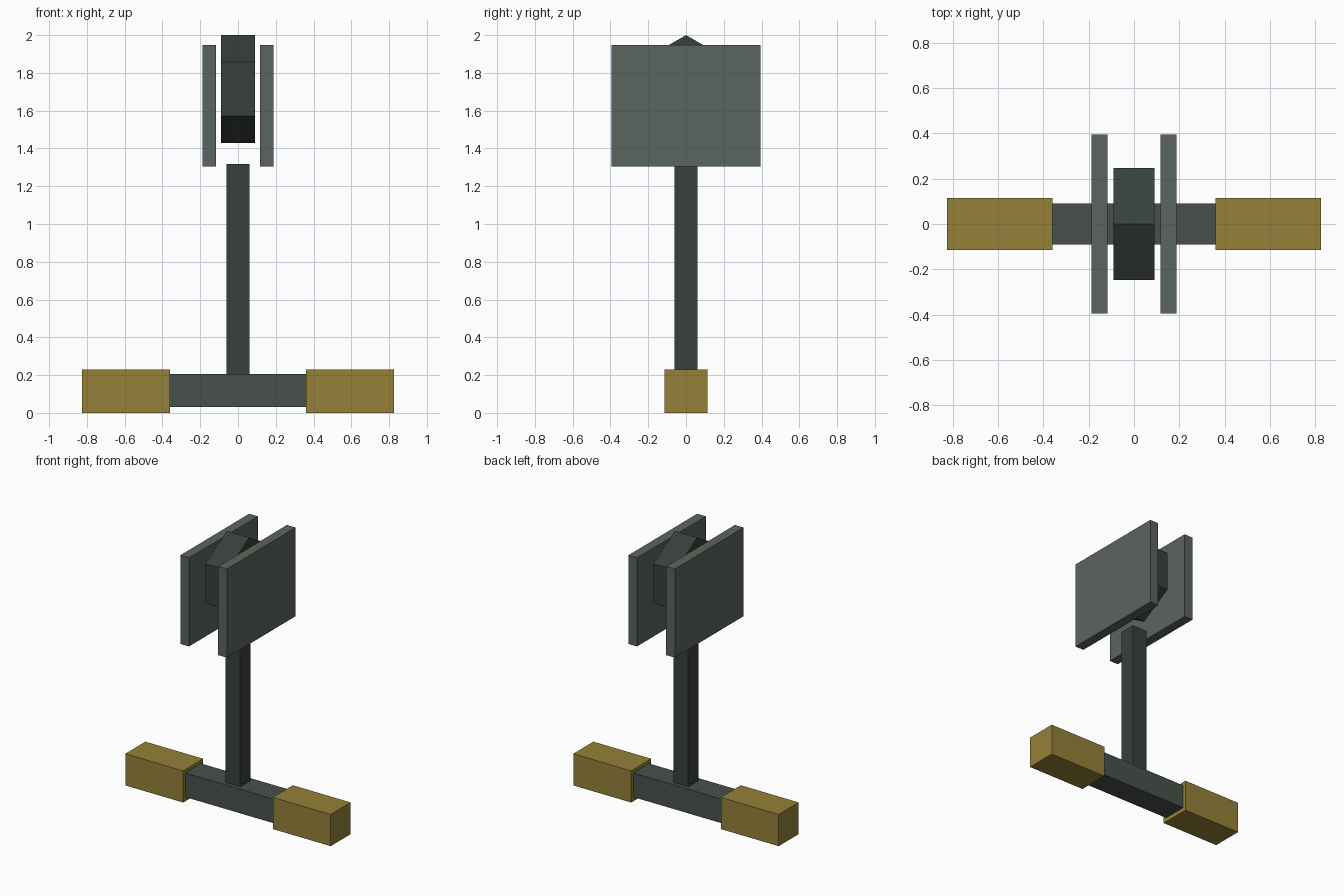
import bpy, bmesh, math
from mathutils import Matrix

if "Cube" in bpy.data.objects:
    bpy.data.objects.remove(bpy.data.objects["Cube"])


def material(name, rgb):
    m = bpy.data.materials.new(name)
    m.diffuse_color = (*rgb, 1)
    m.use_nodes = True
    m.node_tree.nodes["Principled BSDF"].inputs["Base Color"].default_value = m.diffuse_color
    return m


DARK = material("dark_steel", (0.04, 0.052, 0.044))
MID = material("mid_steel", (0.065, 0.083, 0.070))
LIGHT = material("light_steel", (0.105, 0.13, 0.112))
GOLD = material("gold", (0.30, 0.22, 0.04))


def finish(name, bm, mat):
    bmesh.ops.recalc_face_normals(bm, faces=bm.faces)
    mesh = bpy.data.meshes.new(name)
    bm.to_mesh(mesh)
    bm.free()
    mesh.materials.append(mat)
    obj = bpy.data.objects.new(name, mesh)
    bpy.context.collection.objects.link(obj)


def box(name, x, y, z, mat):
    """Box from (min, max) ranges."""
    bm = bmesh.new()
    bmesh.ops.create_cube(bm, size=1)
    size = [r[1] - r[0] for r in (x, y, z)]
    mid = [(r[0] + r[1]) / 2 for r in (x, y, z)]
    bmesh.ops.scale(bm, vec=size, verts=bm.verts)
    bmesh.ops.translate(bm, vec=mid, verts=bm.verts)
    finish(name, bm, mat)


# Foot bar and upright post
box("foot_bar", (-0.36, 0.36), (-0.09, 0.09), (0.03, 0.205), MID)
box("post", (-0.06, 0.06), (-0.06, 0.06), (0.205, 1.318), DARK)

# Gold end blocks and side plates, one per side
for side, s in (("left", -1), ("right", 1)):
    box(f"{side}_end_block", sorted((s * 0.36, s * 0.825)),
        (-0.115, 0.115), (0, 0.23), GOLD)
    box(f"{side}_plate", sorted((s * 0.117, s * 0.187)),
        (-0.395, 0.395), (1.305, 1.948), LIGHT)

# Six-sided hub between the plates, point up, axis along x
bm = bmesh.new()
r = 0.286
ring = [bm.verts.new((-0.09, r * math.sin(i * math.pi / 3),
                      r * math.cos(i * math.pi / 3))) for i in range(6)]
face = bm.faces.new(ring)
ext = bmesh.ops.extrude_face_region(bm, geom=[face], use_keep_orig=True)
bmesh.ops.translate(bm, vec=(0.18, 0, 0),
                    verts=[v for v in ext["geom"] if isinstance(v, bmesh.types.BMVert)])
bmesh.ops.transform(bm, matrix=Matrix.Translation((0, 0, 1.714)), verts=bm.verts)
finish("hub", bm, DARK)
